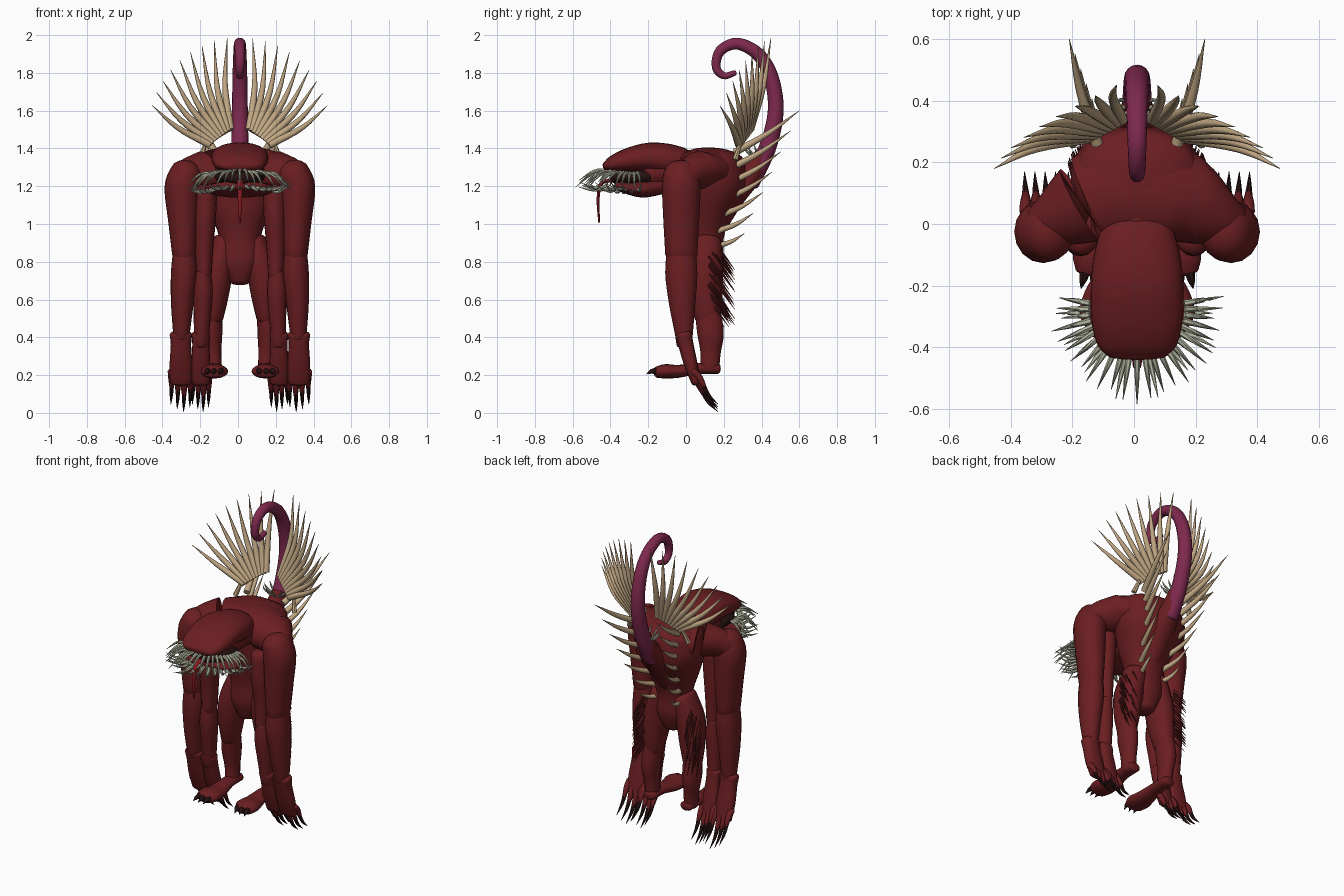
import bpy, bmesh, math, random
from mathutils import Vector

random.seed(4)
cube = bpy.data.objects.get("Cube")
if cube:
    bpy.data.objects.remove(cube, do_unlink=True)

MID = Vector((0.01, 0, 0))  # the body's mirror line


def material(name, rgb):
    m = bpy.data.materials.new(name)
    m.use_nodes = True
    m.diffuse_color = (*rgb, 1)
    m.node_tree.nodes["Principled BSDF"].inputs["Base Color"].default_value = (*rgb, 1)
    return m


RED = material("dark red skin", (0.145, 0.013, 0.015))
HAIR = material("deep red hair", (0.09, 0.01, 0.012))
CLAW = material("black claw", (0.02, 0.006, 0.006))
TAN = material("tan horn", (0.54, 0.39, 0.23))
TOOTH = material("grey green tooth", (0.47, 0.49, 0.37))
PURPLE = material("purple tail", (0.21, 0.022, 0.075))
TONGUE = material("crimson tongue", (0.25, 0.01, 0.015))


def spline(st, steps):
    """Smooth interpolation through stations (x, y, z, half width, half depth)."""
    p = [Vector(s) for s in st]
    p = [p[0] * 2 - p[1]] + p + [p[-1] * 2 - p[-2]]
    out = []
    for a, b, c, d in zip(p, p[1:], p[2:], p[3:]):
        for k in range(steps):
            t = k / steps
            out.append((b * 2 + (c - a) * t + (a * 2 - b * 5 + c * 4 - d) * t * t
                        + (b * 3 - a - c * 3 + d) * t ** 3) * 0.5)
    return out + [p[-2]]


def loft(bm, st, sides=16, steps=4, cap=0.5, power=2.0):
    """Sweep an oval section along stations, with rounded ends."""
    ring = spline(st, steps)
    pos = [Vector(r[:3]) + MID for r in ring]
    rad = [(max(r[3], 0.001), max(r[4], 0.001)) for r in ring]
    tan = [(pos[min(i + 1, len(pos) - 1)] - pos[max(i - 1, 0)]).normalized() for i in range(len(pos))]
    rows = list(zip(pos, rad, tan))
    if cap:
        def ends(row, sign):
            c, (a, b), t = row
            return [(c + t * sign * cap * min(a, b) * math.sin(q),
                     (a * math.cos(q), b * math.cos(q)), t) for q in (0.45, 0.9, 1.25, 1.5)]
        rows = ends(rows[0], -1)[::-1] + rows + ends(rows[-1], 1)
    loops = []
    for c, (a, b), t in rows:
        ref = Vector((1, 0, 0)) if abs(t.x) < 0.9 else Vector((0, 1, 0))
        u = (ref - t * ref.dot(t)).normalized()
        v = t.cross(u)
        verts = []
        for k in range(sides):
            q = 2 * math.pi * k / sides
            cs, sn = math.cos(q), math.sin(q)
            x = math.copysign(abs(cs) ** (2 / power), cs)
            y = math.copysign(abs(sn) ** (2 / power), sn)
            verts.append(bm.verts.new(c + u * a * x + v * b * y))
        loops.append(verts)
    for l, m in zip(loops, loops[1:]):
        for k in range(sides):
            bm.faces.new((l[k], l[(k + 1) % sides], m[(k + 1) % sides], m[k]))
    bm.faces.new(loops[0][::-1])
    bm.faces.new(loops[-1])


def spike(bm, root, tip, r, bend=(0, 0, 0), sides=7):
    root, tip = Vector(root), Vector(tip)
    mid = root.lerp(tip, 0.5) + Vector(bend)
    loft(bm, [(*root, r, r), (*mid, r * 0.7, r * 0.7), (*tip, 0.001, 0.001)], sides, 4, 0)


def finish(bm, name, mat):
    bmesh.ops.recalc_face_normals(bm, faces=bm.faces)
    me = bpy.data.meshes.new(name)
    bm.to_mesh(me)
    bm.free()
    ob = bpy.data.objects.new(name, me)
    bpy.context.collection.objects.link(ob)
    me.materials.append(mat)
    bpy.context.view_layer.objects.active = ob
    ob.select_set(True)
    bpy.ops.object.shade_smooth_by_angle(angle=math.radians(50))
    ob.select_set(False)


def part(name, mat, st, **kw):
    bm = bmesh.new()
    loft(bm, st, **kw)
    finish(bm, name, mat)


def lerp(a, b, t):
    return Vector(a).lerp(Vector(b), t)


# Torso, shoulder girdle, hump at the tail root, neck
part("torso", RED, [(0, .10, .70, .06, .07), (0, .10, .80, .11, .10), (0, .10, .93, .11, .10),
     (0, .11, 1.08, .165, .14), (0, .14, 1.22, .215, .18), (0, .15, 1.34, .20, .16)],
     sides=28, power=2.2, cap=.4)
part("shoulder_girdle", RED, [(-.31, 0, 1.25, .07, .07), (-.24, .03, 1.27, .11, .09),
     (-.12, .09, 1.29, .16, .11), (0, .10, 1.29, .17, .115), (.12, .09, 1.29, .16, .11),
     (.24, .03, 1.27, .11, .09), (.31, 0, 1.25, .07, .07)], sides=24)
part("tail_hump", RED, [(0, .16, .98, .06, .05), (0, .25, 1.14, .08, .06), (0, .35, 1.27, .06, .06),
     (0, .40, 1.36, .045, .045)])
part("neck", RED, [(0, .10, 1.28, .16, .11), (0, -.05, 1.29, .13, .10), (0, -.2, 1.27, .12, .09)])

# Head: domed skull, wide lower jaw, dark mouth, hanging tongue
part("skull", RED, [(0, -.02, 1.33, .12, .075), (0, -.10, 1.34, .14, .085), (0, -.20, 1.35, .15, .08),
     (0, -.31, 1.335, .148, .065), (0, -.39, 1.315, .13, .045), (0, -.425, 1.305, .10, .025)],
     sides=28, power=2.3, cap=0.6)
part("lower_jaw", RED, [(0, -.12, 1.20, .11, .04), (0, -.22, 1.185, .17, .045), (0, -.30, 1.19, .185, .035),
     (0, -.37, 1.205, .14, .02)], sides=24, power=2.4)
part("mouth", CLAW, [(0, -.20, 1.25, .13, .05), (0, -.31, 1.25, .13, .05), (0, -.38, 1.25, .09, .035)],
     sides=20)
part("tongue", TONGUE, [(0, -.34, 1.23, .02, .01), (0, -.44, 1.22, .016, .009),
     (0, -.465, 1.14, .012, .008), (0, -.46, 1.01, .005, .005)], sides=8)

# Two rows of long teeth fanning out of the mouth, shorter at the sides
for row, count, root_z, drop in (("upper", 25, 1.29, -.07), ("lower", 17, 1.205, .02)):
    bm = bmesh.new()
    for i in range(count):
        q = math.radians(-100 + 200 * i / (count - 1))
        d = Vector((math.sin(q), -math.cos(q), 0))
        root = Vector((.155 * d.x, -.28 + .13 * d.y, root_z - .02 * abs(d.x)))
        reach = random.uniform(.14, .18) - .05 * abs(d.x)
        tip = root + d * reach + Vector((0, 0, drop + random.uniform(-.03, .02)))
        spike(bm, root, tip, .011, (0, 0, .022 if row == "upper" else -.02), 6)
    finish(bm, row + "_teeth", TOOTH)

# Curled tail with a ring of thorns at its root
part("tail", PURPLE, [(0, .34, 1.22, .05, .05), (0, .43, 1.40, .046, .046), (0, .475, 1.60, .042, .042),
     (0, .45, 1.78, .039, .039), (0, .38, 1.90, .035, .035), (0, .27, 1.955, .031, .031),
     (0, .18, 1.915, .027, .027), (0, .16, 1.83, .023, .023), (0, .20, 1.785, .019, .019),
     (0, .26, 1.80, .014, .014)], steps=5)
bm = bmesh.new()
for i in range(10):
    q = 2 * math.pi * i / 10
    d = Vector((math.cos(q), math.sin(q) * .8, 0))
    root = Vector((0, .38, 1.36)) + d * .04
    spike(bm, root, root + d * .035 + Vector((0, -.02, .06)), .008, d * .012)
finish(bm, "tail_thorns", TOOTH)

for s, side in ((1, "left_"), (-1, "right_")):
    def mirrored(st):
        return [(s * p[0], *p[1:]) for p in st]

    # Outer and inner arms
    part(side + "outer_upper_arm", RED, mirrored([(.285, -.025, 1.27, .085, .095), (.305, -.025, 1.19, .094, .102),
         (.30, -.025, 1.02, .08, .095), (.295, -.025, .84, .064, .085)]), cap=.8)
    part(side + "outer_forearm", RED, mirrored([(.295, -.025, .87, .058, .075), (.295, -.025, .74, .07, .085),
         (.305, -.02, .58, .06, .07), (.31, -.01, .40, .042, .045)]), cap=.6)
    part(side + "inner_upper_arm", RED, mirrored([(.18, -.03, 1.18, .06, .07), (.185, -.035, 1.03, .058, .07),
         (.19, -.03, .88, .05, .06), (.19, -.03, .72, .04, .055)]))
    part(side + "inner_forearm", RED, mirrored([(.195, -.03, .74, .042, .055), (.195, -.03, .64, .052, .06),
         (.20, -.02, .50, .045, .05), (.205, -.01, .36, .036, .04)]))

    # Hands, fingers and claws
    for arm, x, w, gap in (("outer_", .312, .06, .033), ("inner_", .207, .05, .028)):
        part(side + arm + "hand", RED, mirrored([(x, -.01, .415, w, .042), (x, .0, .36, w * .9, .04),
             (x, .025, .26, w, .036), (x, .055, .16, w * .95, .026)]), power=2.4)
        fingers, claws = bmesh.new(), bmesh.new()
        for i in range(4):
            fx = s * (x + (i - 1.5) * gap)
            low = .025 * abs(i - 1.2)
            loft(fingers, [(fx, .04, .22, .021, .02), (fx, .072, .14 + low, .018, .018),
                           (fx, .10, .085 + low, .011, .011)], 8)
            spike(claws, (fx, .09, .105 + low), (fx * 1.01, .17, low), .013, (0, -.01, -.003))
        finish(fingers, side + arm + "fingers", RED)
        finish(claws, side + arm + "claws", CLAW)

    # Legs and flat feet
    part(side + "thigh", RED, mirrored([(.075, .11, .91, .065, .08), (.115, .10, .76, .08, .095),
         (.13, .105, .62, .07, .088), (.14, .115, .50, .052, .068)]))
    part(side + "shin", RED, mirrored([(.14, .115, .54, .05, .068), (.145, .13, .42, .052, .07),
         (.14, .13, .32, .042, .054), (.135, .125, .23, .04, .05)]))
    part(side + "foot", RED, mirrored([(.13, .17, .235, .04, .028), (.13, .06, .235, .045, .03),
         (.13, -.04, .22, .062, .034), (.135, -.11, .22, .073, .038), (.14, -.155, .215, .06, .03)]))
    bm = bmesh.new()
    for i in range(3):
        x = .10 + .035 * i
        spike(bm, (s * x, -.155, .222), (s * (x + .012), -.21, .205), .018, (0, 0, .006))
    finish(bm, side + "toe_claws", CLAW)

    # Straight hair down the outer back of the leg
    bm = bmesh.new()
    for i in range(30):
        q = random.uniform(.1, 1.2)
        root = Vector((s * (.125 + .075 * math.cos(q)), .11 + .08 * math.sin(q), .56 + .3 * i / 29))
        spike(bm, root, root + Vector((s * .025, .075, -.105)), .006, sides=5)
    finish(bm, side + "leg_hair", HAIR)

    # Fan of long quills above the shoulders
    bm = bmesh.new()
    for i in range(9):
        t = i / 8
        q = math.radians(15 + 67 * t)
        root = lerp((s * .16, .28, 1.42), (s * .05, .34, 1.50), t)
        tip = (s * .48 * math.cos(q), .18 + .27 * t, 1.5 + .49 * math.sin(q))
        spike(bm, root, tip, .021, (s * .02, .015, -.012), 8)
    spike(bm, (s * .21, .26, 1.34), (s * .17, .30, 1.47), .016)
    finish(bm, side + "quill_fan", TAN)

    # Row of horns down the back
    bm = bmesh.new()
    for i in range(7):
        t = i / 6
        root = lerp((s * .13, .26, 1.38), (s * .07, .15, .88), t)
        tip = lerp((s * .22, .60, 1.60), (s * .11, .31, .95), t)
        spike(bm, root, tip, .020 - .004 * t, (s * .01, .005, -.01), 8)
    finish(bm, side + "back_horns", TAN)
